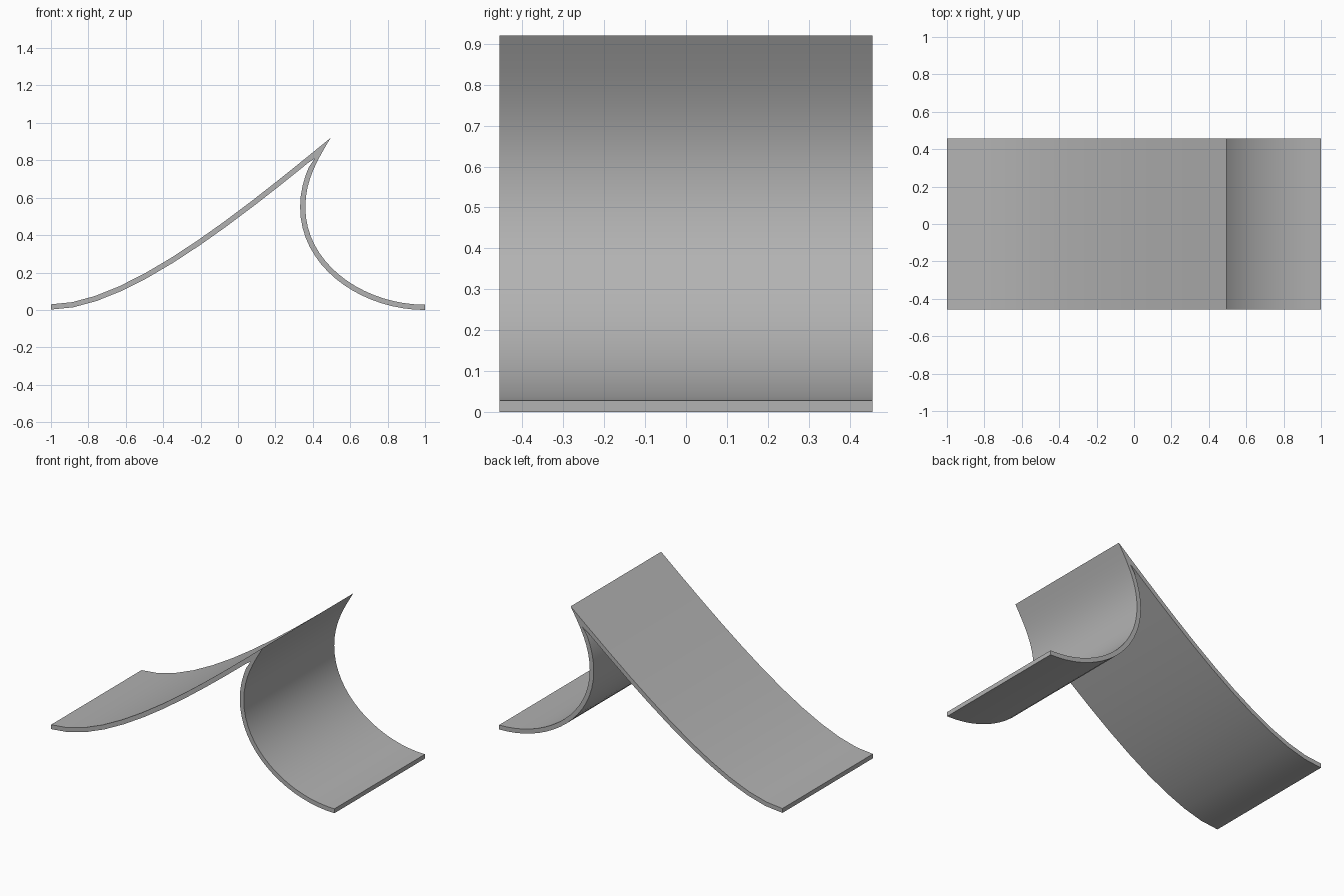
import bpy, bmesh, math
from mathutils import Vector
from mathutils.geometry import interpolate_bezier

cube = bpy.data.objects.get("Cube")
if cube:
    bpy.data.objects.remove(cube, do_unlink=True)

THICK = 0.028
HALF_DEPTH = 0.456


def bezier(points, count):
    return [Vector(p) for p in interpolate_bezier(*[Vector((x, z, 0)) for x, z in points], count)]


def offset(points, distance):
    """Shift a path sideways, to the right of its direction."""
    result = []
    for i, p in enumerate(points):
        t = (points[min(i + 1, len(points) - 1)] - points[max(i - 1, 0)]).normalized()
        if i == 0 or i == len(points) - 1:
            t = Vector((1, 0, 0))      # the feet end in vertical cuts
        result.append(p + Vector((t.y, -t.x, 0)) * distance)
    return result


# Upper faces: long slope up to the crest, then the curl down to the right foot
slope = bezier([(-1, 0.03), (-0.6, 0.03), (0, 0.515), (0.495, 0.92)], 12)
curl = bezier([(0.495, 0.92), (0.43, 0.81), (0.36, 0.70), (0.36, 0.55)], 9)
curl += bezier([(0.36, 0.55), (0.36, 0.24), (0.68, THICK), (1, THICK)], 18)[1:]

# Lower faces, meeting in a notch under the crest
slope_under = [p for p in offset(slope, THICK) if p.x < 0.39]
curl_under = [p for p in offset(curl, THICK) if p.y < 0.78]
notch = Vector((0.41, 0.81, 0))
profile = slope + curl[1:] + curl_under[::-1] + [notch] + slope_under[::-1]

# Extrude the profile across the depth
bm = bmesh.new()
face = bm.faces.new([bm.verts.new((p.x, -HALF_DEPTH, p.y)) for p in profile])
ext = bmesh.ops.extrude_face_region(bm, geom=[face])
moved = [g for g in ext["geom"] if isinstance(g, bmesh.types.BMVert)]
bmesh.ops.translate(bm, vec=(0, 2 * HALF_DEPTH, 0), verts=moved)
bmesh.ops.recalc_face_normals(bm, faces=bm.faces)
mesh = bpy.data.meshes.new("wave_sheet")
bm.to_mesh(mesh)
bm.free()
wave = bpy.data.objects.new("wave_sheet", mesh)
bpy.context.collection.objects.link(wave)

# Plain grey
grey = bpy.data.materials.new("plain_grey")
grey.use_nodes = True
colour = (0.45, 0.45, 0.45, 1)
grey.diffuse_color = colour
grey.node_tree.nodes["Principled BSDF"].inputs["Base Color"].default_value = colour
mesh.materials.append(grey)

# Smooth curves, sharp rims
bpy.ops.object.select_all(action="DESELECT")
wave.select_set(True)
bpy.context.view_layer.objects.active = wave
bpy.ops.object.shade_smooth_by_angle(angle=math.radians(30))
